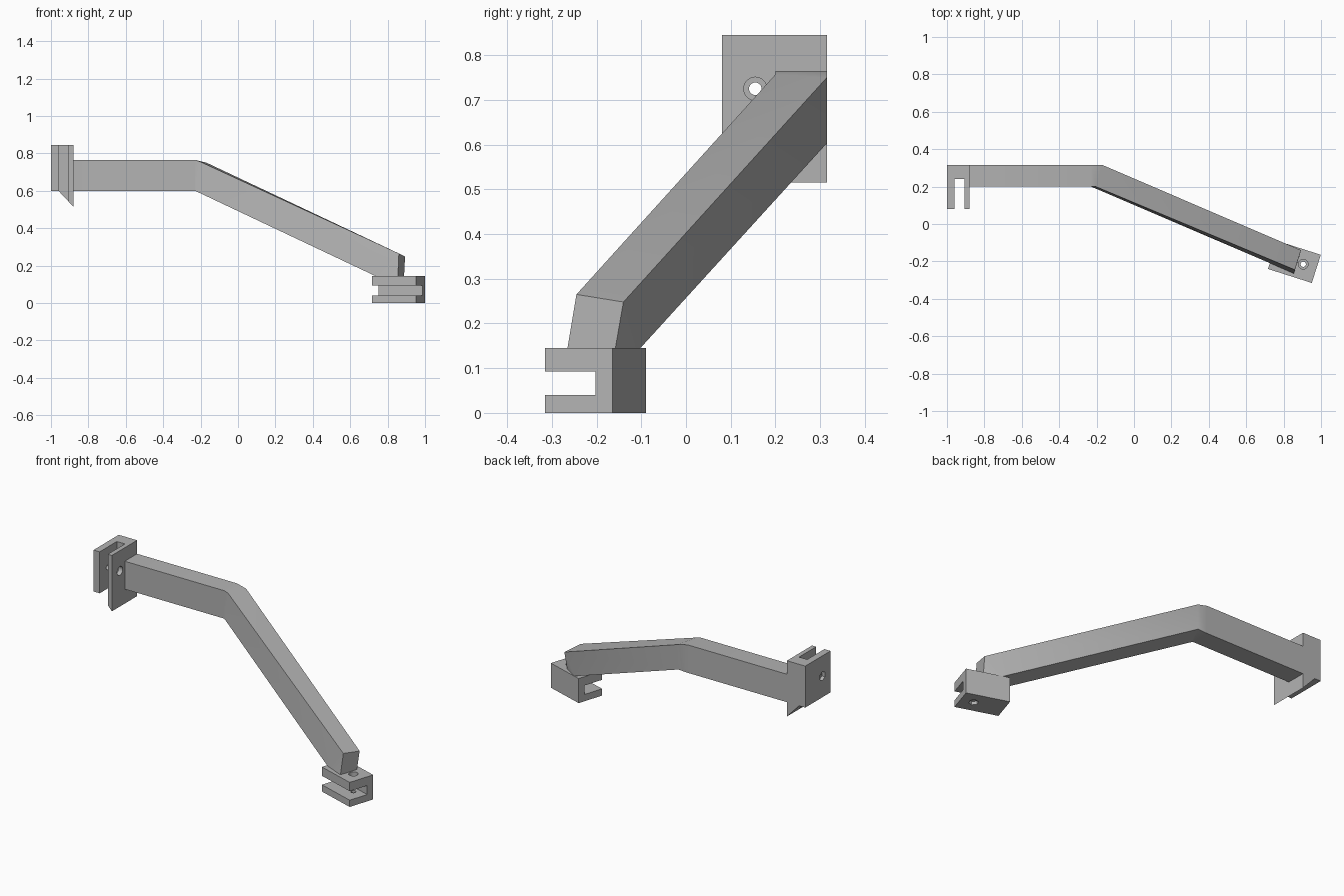
import bpy, bmesh, math
from mathutils import Matrix, Vector

cube = bpy.data.objects.get("Cube")
if cube:
    bpy.data.objects.remove(cube, do_unlink=True)

grey = bpy.data.materials.new("plain_grey")
grey.use_nodes = True
grey.diffuse_color = (0.45, 0.45, 0.45, 1)
grey.node_tree.nodes["Principled BSDF"].inputs["Base Color"].default_value = (0.45, 0.45, 0.45, 1)


def make(name, bm):
    bmesh.ops.recalc_face_normals(bm, faces=bm.faces)
    mesh = bpy.data.meshes.new(name)
    bm.to_mesh(mesh)
    bm.free()
    mesh.materials.append(grey)
    ob = bpy.data.objects.new(name, mesh)
    bpy.context.collection.objects.link(ob)
    return ob


def prism(name, outline, depth):
    """Extrude a closed outline of 3D points along depth."""
    bm = bmesh.new()
    face = bm.faces.new([bm.verts.new(p) for p in outline])
    out = bmesh.ops.extrude_face_region(bm, geom=[face])
    moved = [v for v in out["geom"] if isinstance(v, bmesh.types.BMVert)]
    bmesh.ops.translate(bm, verts=moved, vec=depth)
    if face.is_valid and not any(len(e.link_faces) < 2 for e in face.edges):
        pass
    elif not face.is_valid:
        bm.faces.new([v for v in bm.verts if v not in moved])
    return make(name, bm)


def box(name, lo, hi):
    lo, hi = Vector(lo), Vector(hi)
    bm = bmesh.new()
    size = Matrix.Diagonal((*(hi - lo), 1))
    bmesh.ops.create_cube(bm, size=1, matrix=Matrix.Translation((lo + hi) / 2) @ size)
    return make(name, bm)


def rod(name, a, b, radius, sides):
    """Cylinder between two points."""
    a, b = Vector(a), Vector(b)
    bm = bmesh.new()
    turn = (b - a).to_track_quat('Z', 'Y').to_matrix().to_4x4()
    bmesh.ops.create_cone(bm, cap_ends=True, segments=sides, radius1=radius, radius2=radius,
                          depth=(b - a).length, matrix=Matrix.Translation((a + b) / 2) @ turn)
    return make(name, bm)


def cut(ob, cutters):
    """Subtract each cutter, then discard it."""
    bpy.context.view_layer.objects.active = ob
    for c in cutters:
        c.hide_render = True
        mod = ob.modifiers.new("cut", 'BOOLEAN')
        mod.operation, mod.solver, mod.object = 'DIFFERENCE', 'EXACT', c
        bpy.ops.object.modifier_apply(modifier=mod.name)
        bpy.data.objects.remove(c, do_unlink=True)


def smooth(ob):
    bpy.ops.object.select_all(action='DESELECT')
    ob.select_set(True)
    bpy.context.view_layer.objects.active = ob
    bpy.ops.object.shade_smooth_by_angle(angle=math.radians(30))


# Upper clevis: sloped foot, slot open to the front, bolt hole and nut pocket
side = [(-1, .6), (-.96, .6), (-.88, .515), (-.88, .845), (-1, .845)]
upper = prism("upper_clevis", [(x, .08, z) for x, z in side], (0, .235, 0))
hy, hz = .155, .725
cut(upper, [
    box("slot", (-.96, 0, .4), (-.907, .24, 1)),
    rod("hole", (-1.1, hy, hz), (-.8, hy, hz), .014, 24),
    rod("bore", (-.93, hy, hz), (-.8, hy, hz), .026, 24),
    rod("pocket", (-1.1, hy, hz), (-.98, hy, hz), .027, 6)])
smooth(upper)

# Lower clevis: same idea lying flat, turned about the vertical
lower = box("lower_clevis", (-.123, -.079, 0), (.123, .079, .145))
hx, hy = .049, .002
cut(lower, [
    box("slot", (-.2, -.2, .04), (.2, .039, .093)),
    rod("hole", (hx, hy, -.1), (hx, hy, .3), .014, 24),
    rod("bore", (hx, hy, .07), (hx, hy, .3), .026, 24),
    rod("pocket", (hx, hy, -.1), (hx, hy, .02), .027, 6)])
lower.data.transform(Matrix.Translation((.8575, -.2025, 0)) @ Matrix.Rotation(math.radians(-17.7), 4, 'Z'))
smooth(lower)

# Bent arm: rings ordered front-bottom, back-bottom, back-top, front-top
square = [(.2, .6), (.315, .6), (.315, .765), (.2, .765)]
rings = [[(x, y, z) for y, z in square] for x in (-.88, -.23)]
rings.append([(-.225, .198, .598), (-.17, .315, .603), (-.168, .315, .75), (-.205, .2, .757)])
rings.append([(.733, -.212, .145), (.8, -.102, .145), (.893, -.14, .248), (.86, -.245, .265)])
bm = bmesh.new()
loops = [[bm.verts.new(p) for p in ring] for ring in rings]
for a, b in zip(loops, loops[1:]):
    for i in range(4):
        j = (i + 1) % 4
        bm.faces.new((a[i], a[j], b[j], b[i]))
bm.faces.new(loops[0])
# Slanted tip standing on the lower clevis
fb, bb, bt, ft = loops[-1]
tip_front = bm.verts.new((.855, -.265, .145))
tip_back = bm.verts.new((.888, -.158, .145))
for face in ((fb, tip_front, ft), (bb, bt, tip_back), (fb, bb, tip_back, tip_front),
             (tip_front, tip_back, bt, ft)):
    bm.faces.new(face)
smooth(make("bent_arm", bm))
